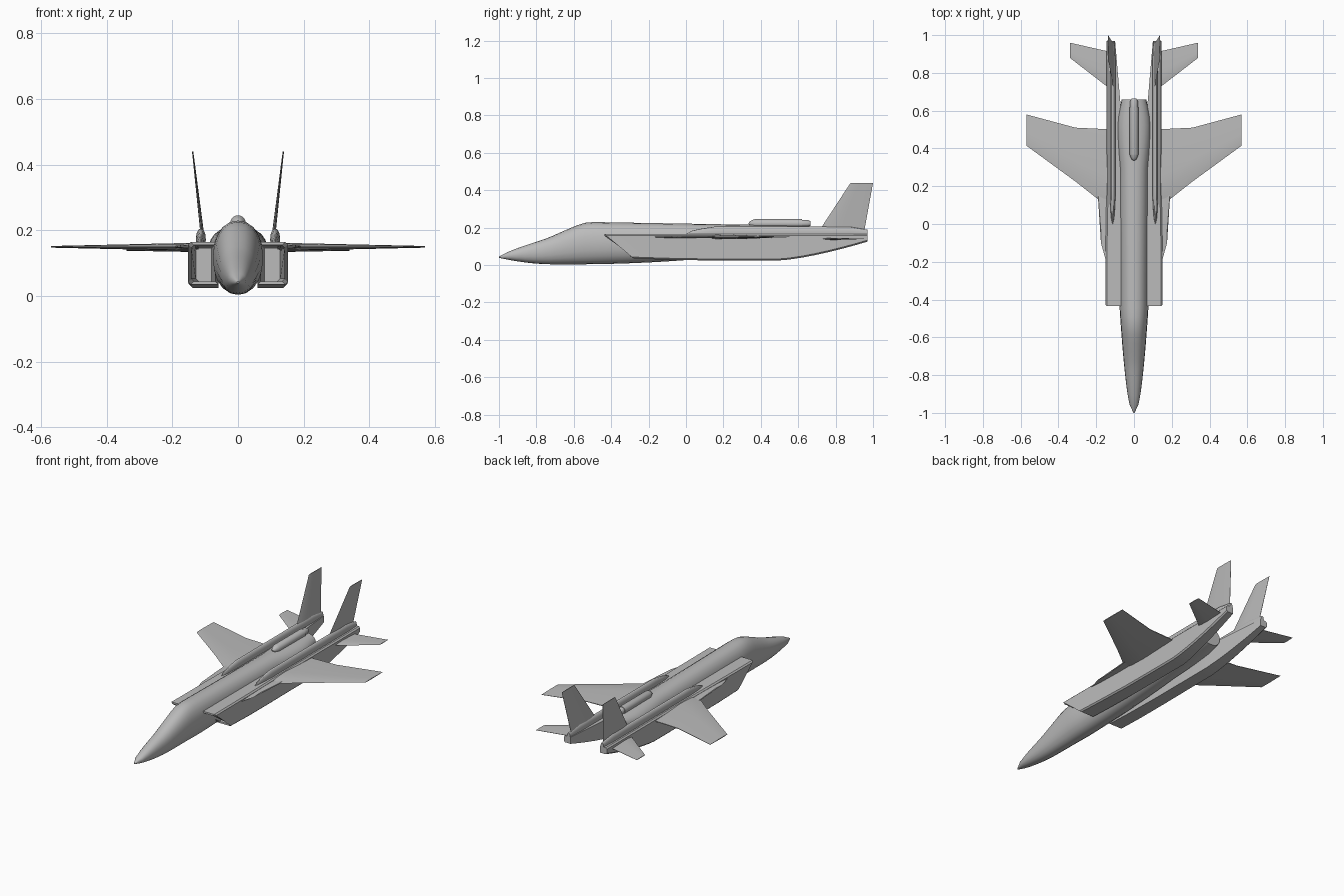
import bpy
import bmesh
from math import cos, sin, pi, radians, sqrt, copysign

if "Cube" in bpy.data.objects:
    bpy.data.objects.remove(bpy.data.objects["Cube"])

SHADE = 0.5
WING_HEIGHT = 0.15
TAIL_HEIGHT = 0.14
DECK_HEIGHT = 0.165

grey = bpy.data.materials.new("airframe grey")
grey.use_nodes = True
grey.diffuse_color = (SHADE, SHADE, SHADE, 1)
shader = grey.node_tree.nodes["Principled BSDF"]
shader.inputs["Base Color"].default_value = grey.diffuse_color


def blend(value, start, end):
    """Fraction of the way from start to end, held within nought and one."""
    return min(max((value - start) / (end - start), 0), 1)


def steps(start, end, count):
    return [start + (end - start) * i / count for i in range(count + 1)]


def loft(name, rings, mirrored=False):
    """Skin a list of equal-length rings and close both ends."""
    bm = bmesh.new()
    loops = [[bm.verts.new(point) for point in ring] for ring in rings]
    for near, far in zip(loops, loops[1:]):
        for i in range(len(near)):
            bm.faces.new((near[i - 1], near[i], far[i], far[i - 1]))
    bm.faces.new(loops[0])
    bm.faces.new(loops[-1])
    bmesh.ops.recalc_face_normals(bm, faces=bm.faces)
    mesh = bpy.data.meshes.new(name)
    bm.to_mesh(mesh)
    bm.free()
    mesh.materials.append(grey)
    obj = bpy.data.objects.new(name, mesh)
    bpy.context.collection.objects.link(obj)
    bpy.ops.object.select_all(action='DESELECT')
    bpy.context.view_layer.objects.active = obj
    obj.select_set(True)
    bpy.ops.object.shade_smooth_by_angle(angle=radians(30))
    if mirrored:
        obj.modifiers.new("Mirror", 'MIRROR')


def oval(y, half, low, high, centre=0, power=0.9, sides=20):
    """Rounded cross-section across the y axis."""
    middle, tall = (low + high) / 2, (high - low) / 2
    ring = []
    for i in range(sides):
        across, up = cos(2 * pi * i / sides), sin(2 * pi * i / sides)
        ring.append((centre + half * copysign(abs(across) ** power, across), y,
                     middle + tall * copysign(abs(up) ** power, up)))
    return ring


# Fuselage: pointed nose, raised canopy, waisted tail with a rising belly
def fuselage_section(y):
    half = 0.003 + 0.073 * sqrt(blend(y, -1, -0.45))
    half += 0.012 * sin(pi * blend(y, 0.3, 0.7)) - 0.015 * blend(y, 0.55, 0.66)
    low = 0.004 + 0.035 * (1 - blend(y, -1, -0.7)) ** 2
    low += 0.1 * blend(y, -0.6, 0.66) ** 2
    canopy = (1 - cos(pi * blend(y, -0.76, -0.5))) / 2
    high = 0.045 + 0.11 * blend(y, -1, -0.7) ** 0.8 + 0.075 * canopy
    return oval(y, half, low, high - 0.02 * blend(y, -0.5, 0.66))


loft("fuselage", [fuselage_section(y) for y in steps(-1, 0.66, 36)])


# Dorsal pod with a narrower end cap
def pod_section(y, radius):
    axis = 0.222
    return oval(y, radius, axis - radius, axis + radius, power=1)


pod_nose = [pod_section(y, 0.003 + 0.021 * sqrt(blend(y, 0.335, 0.37)))
            for y in steps(0.335, 0.37, 5)]
loft("dorsal_pod", pod_nose + [pod_section(0.62, 0.024)])
loft("dorsal_pod_cap", [pod_section(0.61, 0.02), pod_section(0.65, 0.02),
                        pod_section(0.665, 0.012)])


# Engine nacelle: hollow raked intake, straight body, tapering tail boom
def duct(y, rake=0, wall=0, chamfer=0.008):
    taper = blend(y, 0.5, 0.97)
    inner = 0.06 + 0.04 * taper + wall
    outer = 0.152 - 0.007 * blend(y, -0.2, 0.2) - wall
    low = 0.025 + 0.1 * taper ** 1.4 + wall
    low += 0.01 * blend(y, 0, -0.28)
    high = DECK_HEIGHT - wall
    outline = [(inner, low), (outer - chamfer, low), (outer, low + chamfer),
               (outer, high - chamfer), (outer - chamfer, high), (inner, high)]
    return [(x, y - rake * (z - low) / (high - low), z) for x, z in outline]


LIP, RAKE = -0.28, 0.155
loft("nacelle",
     [duct(0, wall=0.02), duct(LIP, RAKE, wall=0.01), duct(LIP, RAKE)]
     + [duct(y) for y in steps(-0.1, 0.5, 3) + steps(0.55, 0.97, 6)], mirrored=True)


# Ridge along the nacelle that carries the fin
def ridge_section(y):
    rise = sqrt(blend(y, 0, 0.15)) * (1 - blend(y, 0.95, 1))
    return oval(y, 0.002 + 0.013 * rise, TAIL_HEIGHT,
                DECK_HEIGHT + 0.04 * rise, centre=0.113)


loft("fin_ridge", [ridge_section(y) for y in steps(0, 0.15, 5) + steps(0.2, 0.97, 8)],
     mirrored=True)


def blade(name, root, tip, sections, upright=False):
    """Thin surface from root to tip thickness; section = x, z, front, back."""
    inside, outside = sections[0][0], sections[-1][0]
    rings = []
    for x, z, front, back in sections:
        half = (root + (tip - root) * blend(x, inside, outside)) / 2
        upper = [(0.15, half * 0.8), (0.4, half), (1, half * 0.2)]
        lower = [(along, -off) for along, off in reversed(upper)]
        ring = []
        for along, off in [(0, 0)] + upper + lower:
            y = front + (back - front) * along
            ring.append((x + off, y, z) if upright else (x, y, z + off))
        rings.append(ring)
    loft(name, rings, mirrored=True)


blade("wing", 0.026, 0.005, [(0.1, WING_HEIGHT, 0.06, 0.5),
                             (0.31, WING_HEIGHT, 0.225, 0.51),
                             (0.57, WING_HEIGHT, 0.415, 0.58)])
blade("wing_root_extension", 0.016, 0.008, [(0.12, WING_HEIGHT, -0.3, 0.4),
                                            (0.15, WING_HEIGHT, -0.19, 0.4),
                                            (0.175, WING_HEIGHT, -0.1, 0.3),
                                            (0.19, WING_HEIGHT, 0.13, 0.3)])
blade("tailplane", 0.012, 0.004, [(0.12, TAIL_HEIGHT, 0.71, 0.91),
                                  (0.34, TAIL_HEIGHT, 0.88, 0.96)])
blade("tail_fin", 0.012, 0.004, [(0.106, DECK_HEIGHT, 0.7, 0.95),
                                 (0.138, 0.44, 0.88, 1)], upright=True)
